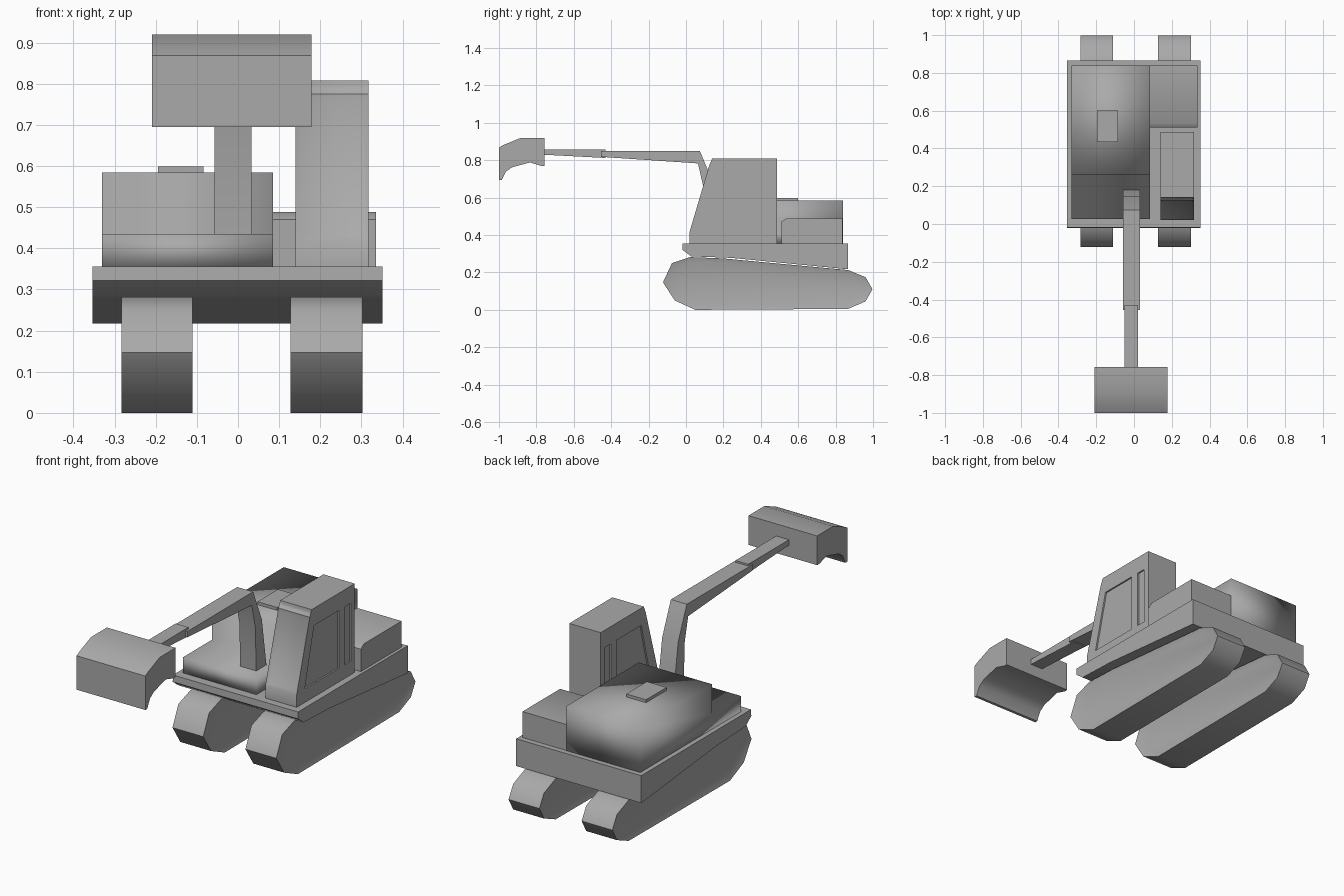
import bpy, bmesh
from math import radians

if "Cube" in bpy.data.objects:
    bpy.data.objects.remove(bpy.data.objects["Cube"], do_unlink=True)

grey = bpy.data.materials.new("plain grey")
grey.use_nodes = True
colour = (0.4, 0.4, 0.4, 1)
grey.diffuse_color = colour
grey.node_tree.nodes["Principled BSDF"].inputs["Base Color"].default_value = colour


def shade(ob, angle):
    bpy.ops.object.select_all(action="DESELECT")
    ob.select_set(True)
    bpy.context.view_layer.objects.active = ob
    bpy.ops.object.shade_smooth_by_angle(angle=radians(angle))


def extrude(name, profile, x0, x1, angle=50, inset=None, pick=None):
    """Sweep a (y, z) outline from x0 to x1; optionally recess the picked faces."""
    bm = bmesh.new()
    base = bm.faces.new([bm.verts.new((x0, y, z)) for y, z in profile])
    side = bmesh.ops.extrude_face_region(bm, geom=[base])["geom"]
    moved = [v for v in side if isinstance(v, bmesh.types.BMVert)]
    bmesh.ops.translate(bm, verts=moved, vec=(x1 - x0, 0, 0))
    bmesh.ops.recalc_face_normals(bm, faces=bm.faces)
    if inset:
        chosen = [f for f in bm.faces if pick(f)]
        bmesh.ops.inset_individual(bm, faces=chosen, thickness=inset, depth=-0.008)
    mesh = bpy.data.meshes.new(name)
    bm.to_mesh(mesh)
    bm.free()
    mesh.materials.append(grey)
    ob = bpy.data.objects.new(name, mesh)
    bpy.context.collection.objects.link(ob)
    shade(ob, angle)
    return ob


def box(name, x, y, z, angle=50):
    outline = [(y[0], z[0]), (y[1], z[0]), (y[1], z[1]), (y[0], z[1])]
    return extrude(name, outline, x[0], x[1], angle)


# Crawler tracks with recessed side panels
track = [(-0.123, 0.147), (-0.075, 0.25), (0.02, 0.282), (0.2, 0.275),
         (0.866, 0.213), (0.96, 0.175), (0.997, 0.11), (0.96, 0.045),
         (0.866, 0.005), (0.05, 0), (-0.06, 0.05)]
for name, x0, x1 in (("right_track", -0.283, -0.11), ("left_track", 0.128, 0.302)):
    extrude(name, track, x0, x1, inset=0.027, pick=lambda f: abs(f.normal.x) > 0.9)

# Deck with a front lip and a sloping underside
deck = [(-0.018, 0.356), (-0.02, 0.322), (0.027, 0.286), (0.24, 0.278),
        (0.866, 0.217), (0.866, 0.356)]
extrude("deck", deck, -0.354, 0.351)

# Engine housing: low front shelf and a softly shaded hood
housing = [(0.027, 0.35), (0.84, 0.35), (0.84, 0.584), (0.26, 0.584),
           (0.26, 0.435), (0.027, 0.435)]
extrude("engine_housing", housing, -0.33, 0.085, angle=100)
box("hood_hatch", (-0.195, -0.084), (0.435, 0.6), (0.58, 0.599))

# Storage box behind the cab
storage = [(0.51, 0.35), (0.838, 0.35), (0.838, 0.488), (0.535, 0.488), (0.51, 0.47)]
extrude("rear_storage_box", storage, 0.08, 0.335)

# Cab with a recessed windscreen
cab_outline = [(0.02, 0.35), (0.02, 0.42), (0.125, 0.775), (0.14, 0.808),
               (0.487, 0.808), (0.487, 0.35)]
cab = extrude("cab", cab_outline, 0.14, 0.317, inset=0.018,
              pick=lambda f: f.normal.y < -0.9 and f.normal.z > 0.1)

# Side windows cut shallowly into both cab sides
door_window = [(0.085, 0.425), (0.36, 0.425), (0.36, 0.72), (0.16, 0.72)]
rear_window = [(0.405, 0.425), (0.455, 0.425), (0.455, 0.72), (0.405, 0.72)]
for outline in (door_window, rear_window):
    for x0, x1 in ((0.1, 0.148), (0.309, 0.35)):
        cutter = extrude("window_cutter", outline, x0, x1)
        cutter.hide_render = True
        cut = cab.modifiers.new("window", "BOOLEAN")
        cut.operation = "DIFFERENCE"
        cut.solver = "EXACT"
        cut.object = cutter
        bpy.context.view_layer.objects.active = cab
        bpy.ops.object.modifier_apply(modifier=cut.name)
        bpy.data.objects.remove(cutter, do_unlink=True)
shade(cab, 50)

# Bent boom, telescoping stick and bucket
boom = [(0.075, 0.848), (0.145, 0.68), (0.182, 0.43), (0.1, 0.43),
        (0.092, 0.66), (0.064, 0.783), (-0.455, 0.818), (-0.455, 0.848)]
extrude("boom", boom, -0.057, 0.033)
stick = [(-0.77, 0.83), (-0.43, 0.812), (-0.43, 0.857), (-0.77, 0.857)]
extrude("stick", stick, -0.05, 0.022)
bucket = [(-1, 0.868), (-0.975, 0.882), (-0.885, 0.919), (-0.757, 0.919),
          (-0.757, 0.77), (-0.775, 0.77), (-0.835, 0.788), (-0.93, 0.762),
          (-0.962, 0.74), (-0.985, 0.695), (-1, 0.695)]
extrude("bucket", bucket, -0.209, 0.178)
